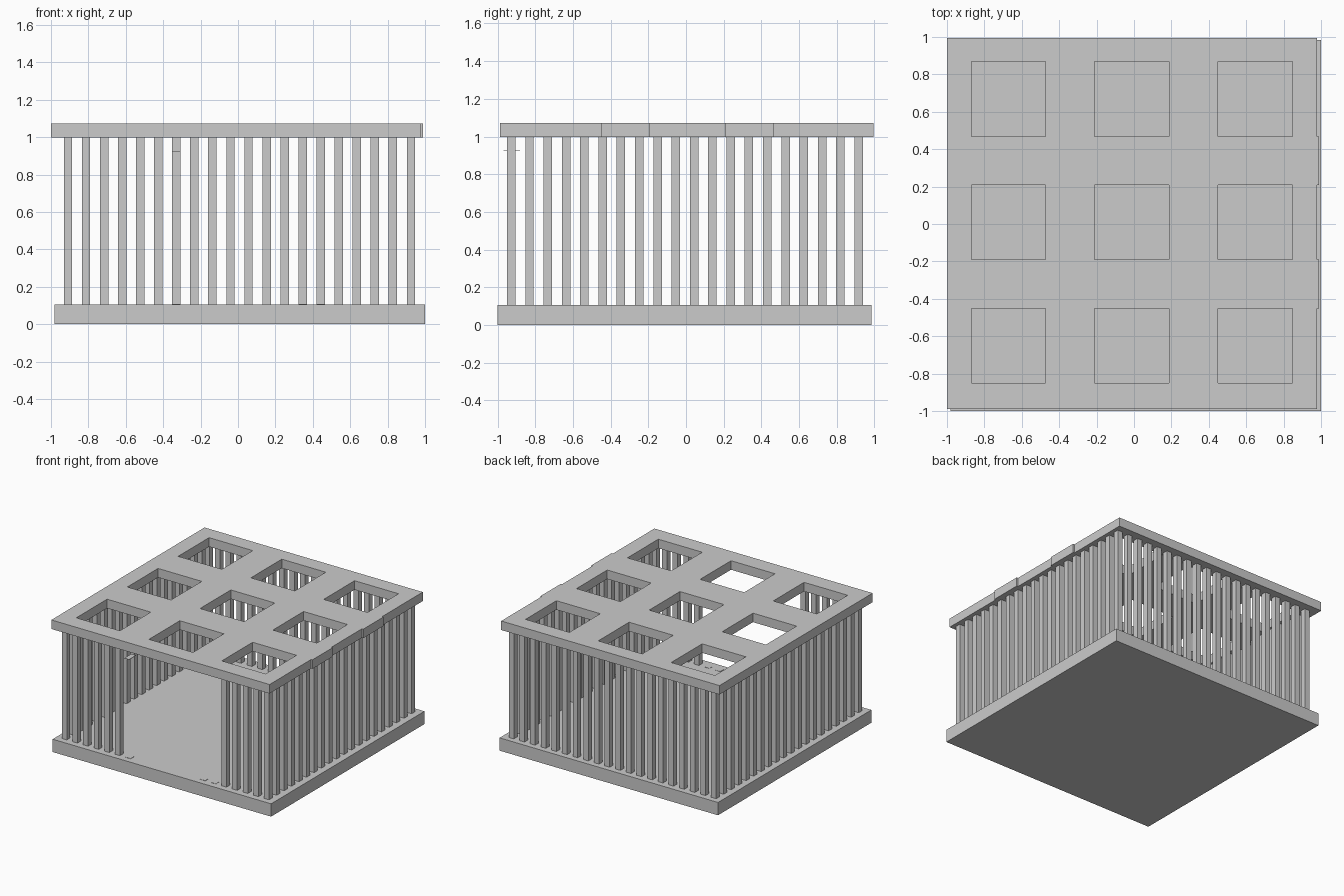
import bpy, bmesh

if "Cube" in bpy.data.objects:
    bpy.data.objects.remove(bpy.data.objects["Cube"])

BASE_TOP, ROOF_LOW, ROOF_TOP = 0.105, 0.998, 1.072
BAR = 0.045
N = 20
X0, X1 = -0.909, 0.925      # side bar rows
Y0, Y1 = -0.928, 0.917      # front and back bar rows


def finish(bm, name):
    bmesh.ops.recalc_face_normals(bm, faces=bm.faces)
    me = bpy.data.meshes.new(name)
    bm.to_mesh(me)
    bm.free()
    ob = bpy.data.objects.new(name, me)
    bpy.context.collection.objects.link(ob)
    return ob


def add_box(bm, x0, x1, y0, y1, z0, z1):
    verts = bmesh.ops.create_cube(bm, size=1)["verts"]
    for v in verts:
        v.co = (x1 if v.co.x > 0 else x0, y1 if v.co.y > 0 else y0, z1 if v.co.z > 0 else z0)


def bars(name, points, z0=BASE_TOP, z1=ROOF_LOW + 0.015):
    bm = bmesh.new()
    h = BAR / 2
    for x, y in points:
        add_box(bm, x - h, x + h, y - h, y + h, z0, z1)
    return finish(bm, name)


# Floor slab
bm = bmesh.new()
add_box(bm, -0.98, 1.0, -1.0, 0.985, 0, BASE_TOP)
finish(bm, "floor_slab")

# Roof slab: a grid with nine open cells and two small tabs on the right
xs = [-1.0, -0.87, -0.474, -0.211, 0.188, 0.449, 0.847, 0.978, 0.99]
ys = [-0.988, -0.851, -0.452, -0.19, 0.208, 0.468, 0.868, 0.995]
bm = bmesh.new()
for i in range(len(xs) - 1):
    for j in range(len(ys) - 1):
        hole = i in (1, 3, 5) and j in (1, 3, 5)
        outside = i == 7 and j not in (2, 4)
        if not hole and not outside:
            bm.faces.new([bm.verts.new((x, y, ROOF_LOW)) for x, y in (
                (xs[i], ys[j]), (xs[i + 1], ys[j]), (xs[i + 1], ys[j + 1]), (xs[i], ys[j + 1]))])
bmesh.ops.remove_doubles(bm, verts=bm.verts, dist=0.0001)
new = bmesh.ops.extrude_face_region(bm, geom=bm.faces[:], use_keep_orig=True)["geom"]
for v in new:
    if isinstance(v, bmesh.types.BMVert):
        v.co.z = ROOF_TOP
finish(bm, "roof_slab")

# Bar walls, with the doorway left open at the front
bx = [X0 + (X1 - X0) * i / (N - 1) for i in range(N)]
by = [Y0 + (Y1 - Y0) * i / (N - 1) for i in range(N)]
bars("back_bars", [(x, Y1) for x in bx])
bars("left_bars", [(X0, y) for y in by[1:-1]])
bars("right_bars", [(X1, y) for y in by[1:-1]])
bars("front_bars", [(bx[i], Y0) for i in range(N) if i < 6 or i > 14])

# Bar sockets left on the doorway floor
bars("doorway_sockets", [(bx[i], Y0) for i in (6, 13, 14)], BASE_TOP - 0.01, BASE_TOP + 0.002)

# Small flat plate by the doorway top
bm = bmesh.new()
add_box(bm, bx[6] - 0.022, bx[6] + 0.022, -0.97, -0.88, 0.923, 0.926)
finish(bm, "doorway_plate")
